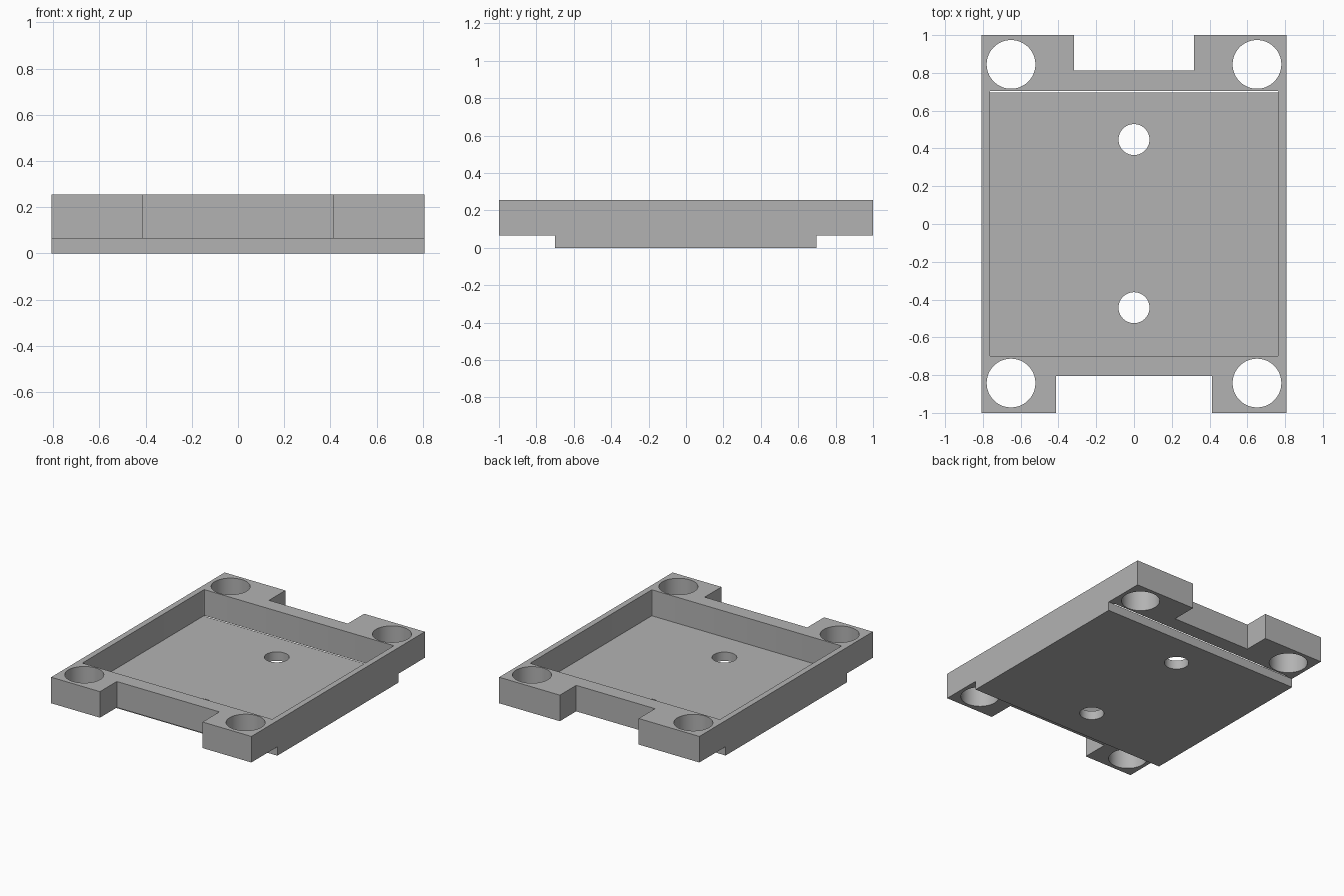
import bpy
import bmesh
import math
from mathutils import Matrix

cube = bpy.data.objects.get("Cube")
if cube:
    bpy.data.objects.remove(cube, do_unlink=True)

HALF_X, TOP, STEP = 0.808, 0.255, 0.065

grey = bpy.data.materials.new("plain grey")
grey.use_nodes = True
colour = (0.45, 0.45, 0.45, 1)
grey.diffuse_color = colour
grey.node_tree.nodes["Principled BSDF"].inputs["Base Color"].default_value = colour


def make_object(name, bm):
    bmesh.ops.recalc_face_normals(bm, faces=bm.faces)
    mesh = bpy.data.meshes.new(name)
    bm.to_mesh(mesh)
    bm.free()
    mesh.materials.append(grey)
    obj = bpy.data.objects.new(name, mesh)
    bpy.context.collection.objects.link(obj)
    return obj


def box_cutter(name, x, y0, y1, z0, corner=0):
    """Box spanning -x..x and y0..y1, open above the top face."""
    bm = bmesh.new()
    z1 = TOP + 0.1
    size = Matrix.Diagonal((2 * x, y1 - y0, z1 - z0, 1))
    place = Matrix.Translation((0, (y0 + y1) / 2, (z0 + z1) / 2))
    bmesh.ops.create_cube(bm, size=1, matrix=place @ size)
    if corner:
        upright = [e for e in bm.edges
                   if abs(e.verts[0].co.z - e.verts[1].co.z) > 0.01]
        bmesh.ops.bevel(bm, geom=upright, offset=corner, segments=3,
                        profile=0.5, affect="EDGES")
    return make_object(name, bm)


def hole_cutter(name, x, y, radius):
    bm = bmesh.new()
    bmesh.ops.create_cone(bm, cap_ends=True, segments=64, radius1=radius,
                          radius2=radius, depth=1,
                          matrix=Matrix.Translation((x, y, 0)))
    return make_object(name, bm)


# Stepped side profile, extruded across the width
profile = [(-1, TOP), (-1, STEP), (-0.7, STEP), (-0.7, 0),
           (0.697, 0), (0.697, STEP), (1, STEP), (1, TOP)]
bm = bmesh.new()
side = bm.faces.new([bm.verts.new((-HALF_X, y, z)) for y, z in profile])
extruded = bmesh.ops.extrude_face_region(bm, geom=[side])["geom"]
bmesh.ops.translate(bm, vec=(2 * HALF_X, 0, 0),
                    verts=[v for v in extruded if isinstance(v, bmesh.types.BMVert)])
tray = make_object("mounting_tray", bm)

# Shallow pocket and the two end notches
cutters = [
    box_cutter("pocket_cutter", 0.766, -0.7, 0.704, STEP, corner=0.008),
    box_cutter("front_notch_cutter", 0.414, -1.1, -0.806, -0.1),
    box_cutter("back_notch_cutter", 0.318, 0.812, 1.1, -0.1),
]
# Corner holes and the two floor holes
for y in (-0.842, 0.845):
    for x in (-0.651, 0.651):
        cutters.append(hole_cutter("corner_hole_cutter", x, y, 0.129))
for y in (-0.443, 0.447):
    cutters.append(hole_cutter("floor_hole_cutter", 0, y, 0.082))

bpy.context.view_layer.objects.active = tray
for cutter in cutters:
    cutter.hide_render = True
    cut = tray.modifiers.new(cutter.name, "BOOLEAN")
    cut.operation = "DIFFERENCE"
    cut.solver = "EXACT"
    cut.object = cutter
    bpy.ops.object.modifier_apply(modifier=cut.name)
    bpy.data.objects.remove(cutter, do_unlink=True)

# Smooth hole walls, sharp edges elsewhere
bpy.ops.object.select_all(action="DESELECT")
tray.select_set(True)
bpy.ops.object.shade_smooth_by_angle(angle=math.radians(30))
